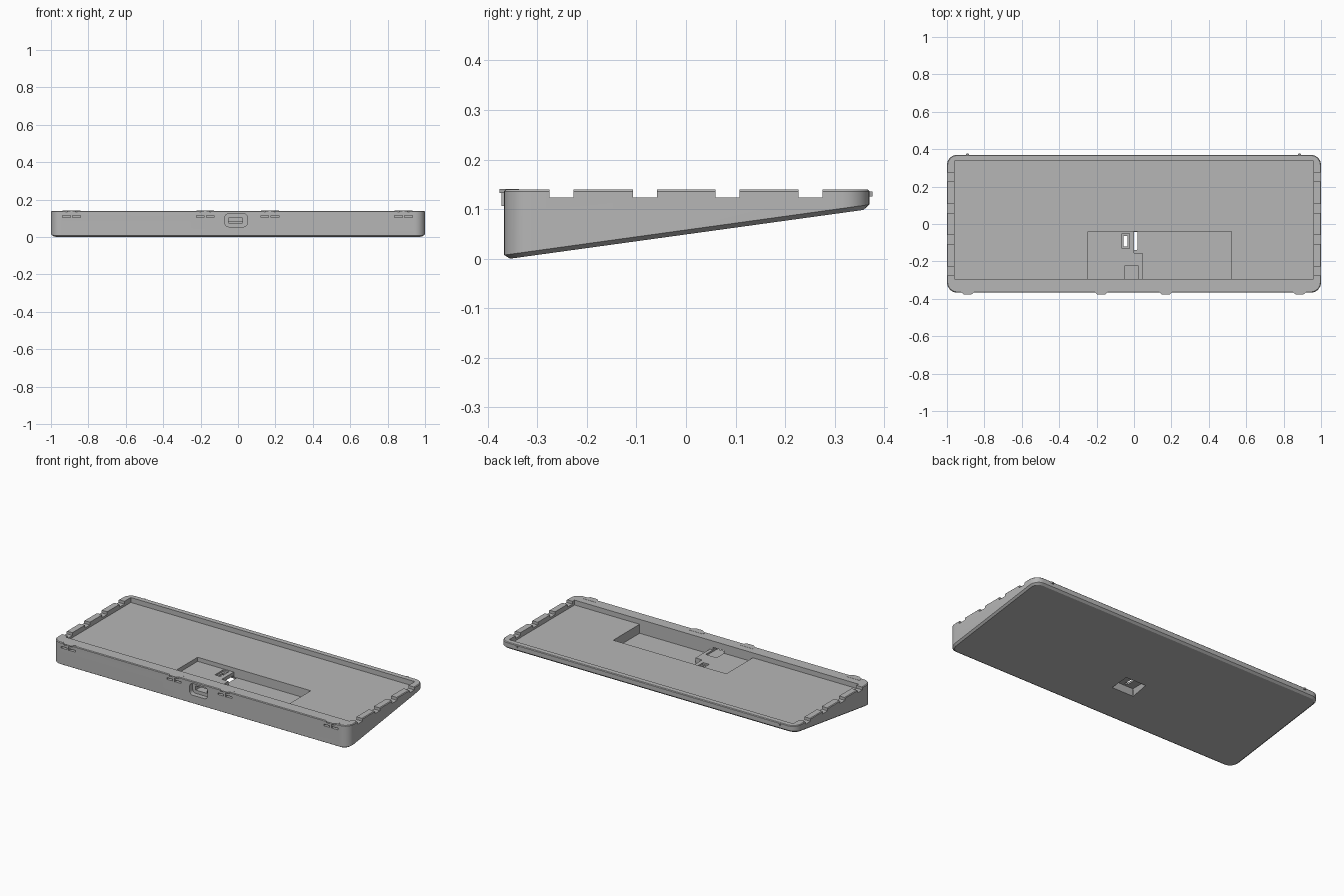
import bpy, bmesh, math

cube = bpy.data.objects.get("Cube")
if cube:
    bpy.data.objects.remove(cube, do_unlink=True)

grey = bpy.data.materials.new("plain grey")
grey.use_nodes = True
COLOUR = (0.47, 0.47, 0.47, 1)
grey.diffuse_color = COLOUR
grey.node_tree.nodes["Principled BSDF"].inputs["Base Color"].default_value = COLOUR

TOP, FRONT, BACK = 0.14, -0.367, 0.37
FLOOR, INNER_FRONT = 0.11, -0.295


def slope(y):
    """Height of the tilted underside."""
    return (y + 0.355) * 0.138


def rounded(x0, x1, y0, y1, r, steps=8):
    """Outline of a rounded rectangle."""
    corners = [(x1 - r, y1 - r), (x0 + r, y1 - r), (x0 + r, y0 + r), (x1 - r, y0 + r)]
    return [(cx + r * math.cos(a), cy + r * math.sin(a))
            for q, (cx, cy) in enumerate(corners)
            for a in [math.pi / 2 * (q + i / steps) for i in range(steps + 1)]]


def loft(name, rings):
    """Closed solid through matching rings."""
    bm = bmesh.new()
    loops = [[bm.verts.new(p) for p in ring] for ring in rings]
    n = len(loops[0])
    for a, b in zip(loops, loops[1:]):
        for i in range(n):
            j = (i + 1) % n
            bm.faces.new((a[i], a[j], b[j], b[i]))
    bm.faces.new(loops[0][::-1])
    bm.faces.new(loops[-1])
    bmesh.ops.recalc_face_normals(bm, faces=bm.faces)
    mesh = bpy.data.meshes.new(name)
    bm.to_mesh(mesh)
    bm.free()
    mesh.materials.append(grey)
    obj = bpy.data.objects.new(name, mesh)
    bpy.context.collection.objects.link(obj)
    return obj


def prism(name, outline, z0, z1):
    return loft(name, [[(x, y, z) for x, y in outline] for z in (z0, z1)])


def box(name, x0, x1, y0, y1, z0, z1):
    return prism(name, [(x0, y0), (x1, y0), (x1, y1), (x0, y1)], z0, z1)


# Wedge body with rounded corners and chamfered edges
def ring(inset, height):
    pts = rounded(-1 + inset, 1 - inset, FRONT + inset, BACK - inset, 0.055 - inset)
    return [(x, y, height(y)) for x, y in pts]


body = loft("case_body", [
    ring(0.012, slope),
    ring(0, lambda y: slope(y) + 0.009),
    ring(0, lambda y: TOP - 0.004),
    ring(0.004, lambda y: TOP)])

cutters = []


def cut(*size):
    cutters.append(box("cutter", *size))


# Tray, with a deep bay on one side and a shallower shelf on the other
cut(-0.96, 0.96, INNER_FRONT, 0.336, FLOOR, 0.2)
cut(-0.245, 0.52, INNER_FRONT, -0.04, 0.085, 0.15)
cut(0.045, 0.52, INNER_FRONT, -0.04, 0.055, 0.15)
cut(0, 0.1, -0.155, -0.04, 0.055, 0.15)

# Port: rounded recess on the front and a channel into the shelf
port = rounded(-0.07, 0.05, 0.055, 0.125, 0.02, 5)
cutters.append(loft("cutter", [[(x, y, z) for x, z in port] for y in (-0.4, -0.337)]))
cut(-0.05, 0.025, -0.4, -0.225, 0.075, 0.101)

# Button opening through the shelf with a recess underneath
cut(-0.055, -0.035, -0.12, -0.064, -0.1, 0.12)
cut(-0.065, -0.025, -0.13, -0.05, 0.075, 0.12)
cutters.append(loft("cutter", [
    [(x, y, z) for x, y in rounded(-0.045 - w, -0.045 + w, -0.09 - d, -0.09 + d, 0.003, 1)]
    for w, d, z in ((0.085, 0.07, 0), (0.06, 0.045, 0.064))]))

# Notches in both end walls
for y in (-0.251, -0.083, 0.084, 0.251):
    for s in (-1, 1):
        x0, x1 = sorted((s * 0.95, s * 1.1))
        cut(x0, x1, y - 0.024, y + 0.024, 0.123, 0.2)

# Slots under the front clips
CLIPS = (-0.89, -0.175, 0.17, 0.885)
for x in CLIPS:
    cut(x - 0.048, x + 0.048, -0.4, -0.335, 0.106, 0.116)

for c in cutters:
    mod = body.modifiers.new("cut", "BOOLEAN")
    mod.operation, mod.solver, mod.object = "DIFFERENCE", "EXACT", c
bpy.context.view_layer.update()
result = bpy.data.meshes.new_from_object(
    body.evaluated_get(bpy.context.evaluated_depsgraph_get()))
body.modifiers.clear()
body.data = result
for c in cutters:
    bpy.data.objects.remove(c, do_unlink=True)

# Front clips: tapered lip on the rim and a thin rib down to the slot
for x in CLIPS:
    lip = [(x - 0.048, -0.337), (x - 0.048, -0.352), (x - 0.022, -0.376),
           (x + 0.022, -0.376), (x + 0.048, -0.352), (x + 0.048, -0.337)]
    prism("front_clip_lip", lip, 0.133, TOP + 0.001)
    box("front_clip_rib", x - 0.006, x + 0.006, -0.372, -0.35, 0.106, 0.135)

# Small catches on the back
for x in (-0.89, 0.885):
    prism("back_catch", [(x - 0.012, 0.36), (x + 0.012, 0.36),
                         (x + 0.006, 0.376), (x - 0.006, 0.376)], 0.126, 0.136)

# Smooth the rounded corners, keep edges crisp
bpy.ops.object.select_all(action="DESELECT")
body.select_set(True)
bpy.context.view_layer.objects.active = body
bpy.ops.object.shade_smooth_by_angle(angle=math.radians(25))
